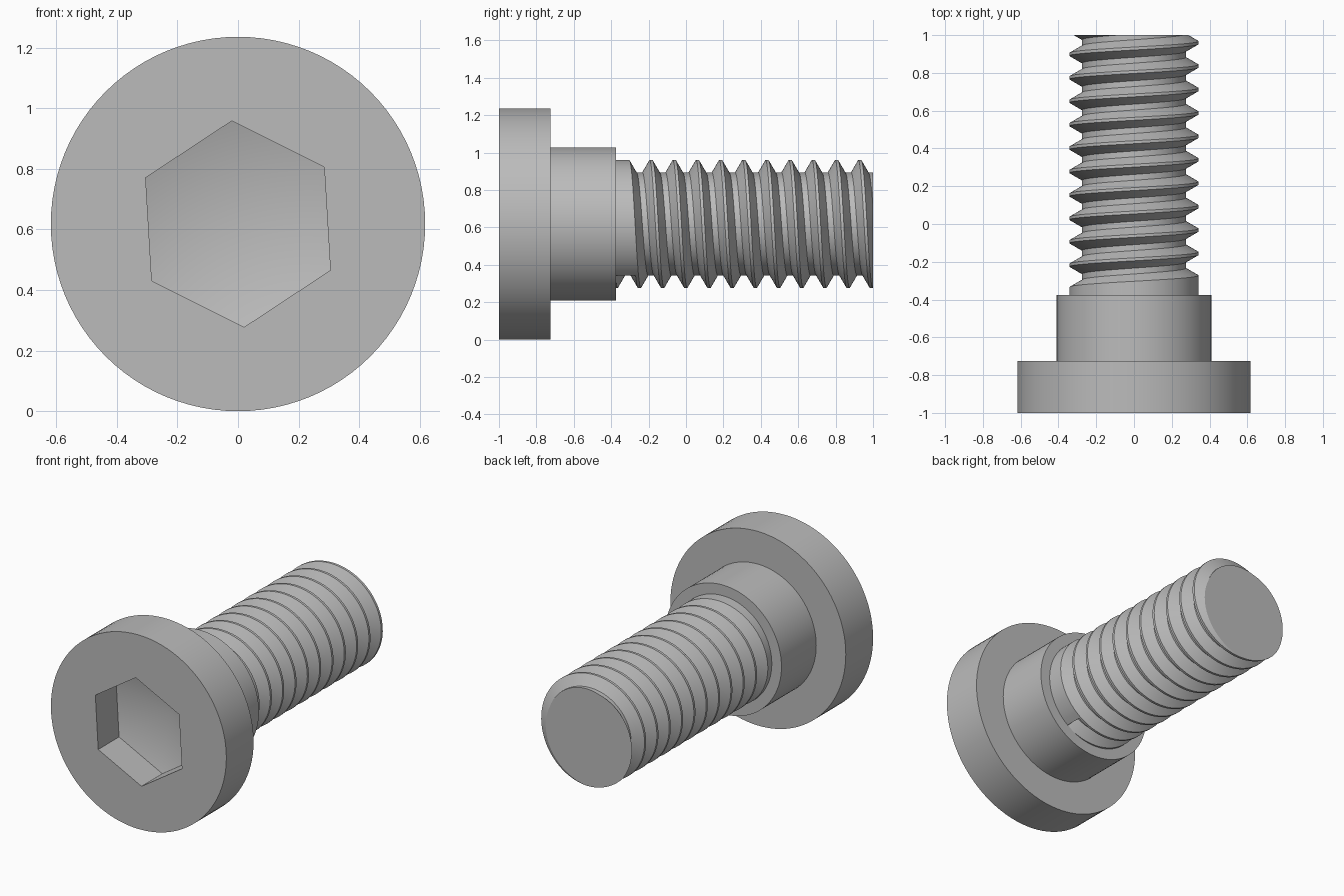
import bpy, bmesh, math

cube = bpy.data.objects.get("Cube")
if cube:
    bpy.data.objects.remove(cube, do_unlink=True)

AXIS_Z = 0.618
TAU = math.tau

steel = bpy.data.materials.new("grey_steel")
steel.use_nodes = True
GREY = (0.5, 0.5, 0.5, 1)
steel.diffuse_color = GREY
steel.node_tree.nodes["Principled BSDF"].inputs["Base Color"].default_value = GREY


def polar(r, angle, y):
    """Point around the bolt axis; angle runs clockwise from the top."""
    return (r * math.sin(angle), y, AXIS_Z + r * math.cos(angle))


def ring(bm, r, y, sides, turn=0.0):
    return [bm.verts.new(polar(r, turn + TAU * i / sides, y)) for i in range(sides)]


def bridge(bm, a, b):
    n = len(a)
    for i in range(n):
        j = (i + 1) % n
        bm.faces.new((a[i], a[j], b[j], b[i]))


def loop_edges(bm, loop):
    return [bm.edges.get((v, loop[i - 1])) for i, v in enumerate(loop)]


def finish(bm, name):
    bmesh.ops.recalc_face_normals(bm, faces=bm.faces)
    mesh = bpy.data.meshes.new(name)
    bm.to_mesh(mesh)
    bm.free()
    mesh.materials.append(steel)
    obj = bpy.data.objects.new(name, mesh)
    bpy.context.collection.objects.link(obj)
    bpy.ops.object.select_all(action="DESELECT")
    obj.select_set(True)
    bpy.context.view_layer.objects.active = obj
    bpy.ops.object.shade_smooth_by_angle(angle=math.radians(30))
    return obj


# Head and shoulder, turned as one body
SHOULDER_END = -0.375
bm = bmesh.new()
profile = [(0.618, -1), (0.618, -0.725), (0.41, -0.725), (0.41, SHOULDER_END)]
rings = [ring(bm, r, y, 96) for r, y in profile]
for a, b in zip(rings, rings[1:]):
    bridge(bm, a, b)
bm.faces.new(rings[-1])

# Hexagonal socket with a shallow pointed floor
twist = math.radians(-3.4)
mouth = ring(bm, 0.341, -1, 6, twist)
floor = ring(bm, 0.341, -0.79, 6, twist)
bridge(bm, mouth, floor)
tip = bm.verts.new((0, -0.69, AXIS_Z))
for i in range(6):
    bm.faces.new((floor[i - 1], floor[i], tip))
bmesh.ops.triangle_fill(bm, use_beauty=True,
                        edges=loop_edges(bm, rings[0]) + loop_edges(bm, mouth))
finish(bm, "head_and_shoulder")

# Threaded shank: a cylinder with a helical groove
CREST, ROOT, PITCH = 0.342, 0.275, 0.124
GROOVE_Y = -0.249          # groove centre at the top on turn zero
START_TURN = -0.6          # the groove begins abruptly here
Y0, Y1 = -0.4, 1.0
STEPS = 100
HALF_ROOT = PITCH / 8
HALF_GROOVE = HALF_ROOT + (CREST - ROOT) / math.sqrt(3)


def thread_radius(turn, y):
    phase = (y - GROOVE_Y) / PITCH - turn
    nearest = round(phase)
    if turn + nearest < START_TURN - 1e-4:
        return CREST
    d = abs(phase - nearest) * PITCH
    return min(CREST, max(ROOT, ROOT + (d - HALF_ROOT) * math.sqrt(3)))


bm = bmesh.new()
offsets = (-HALF_GROOVE, -HALF_ROOT, HALF_ROOT, HALF_GROOVE)
first, last = -3 * STEPS, 12 * STEPS
start = round(START_TURN * STEPS)
grid = {}
for n in range(first, last + 1):
    # squeeze the step before the start so the groove's end wall is upright
    turn = (n + 0.9 if n == start - 1 else n) / STEPS
    for p, off in enumerate(offsets):
        y = min(Y1, max(Y0, GROOVE_Y + PITCH * turn + off))
        r = thread_radius(turn, y)
        grid[n, p] = bm.verts.new(polar(r, TAU * turn, y))
for n in range(first, last):
    for p in range(4):
        up = (0, 1) if p < 3 else (STEPS, -3)
        if n + 1 + up[0] <= last:
            a, b = grid[n, p], grid[n + 1, p]
            c, d = grid[n + 1 + up[0], p + up[1]], grid[n + up[0], p + up[1]]
            if max(v.co.y for v in (a, b, c, d)) - min(v.co.y for v in (a, b, c, d)) > 1e-6:
                bm.faces.new((a, b, c, d))
bmesh.ops.remove_doubles(bm, verts=bm.verts, dist=1e-5)
bmesh.ops.delete(bm, geom=[v for v in bm.verts if not v.link_faces], context="VERTS")

# Flat end face
rim = [e for e in bm.edges if e.is_boundary and all(v.co.y > Y1 - 1e-4 for v in e.verts)]
bmesh.ops.holes_fill(bm, edges=rim, sides=0)
finish(bm, "threaded_shank")
